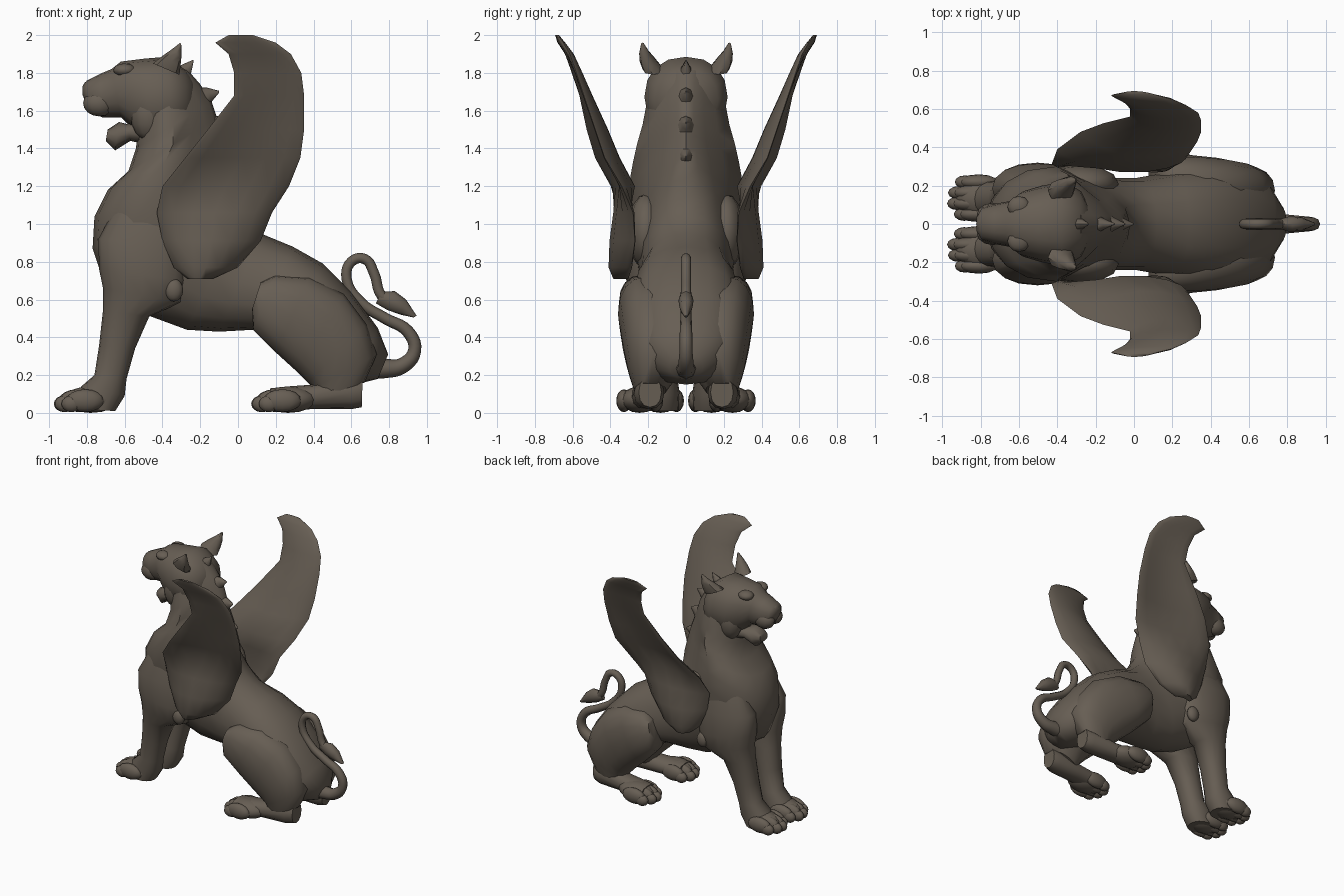
import bpy, bmesh, math
from mathutils import Vector

stone = bpy.data.materials.new("brown_stone")
stone.diffuse_color = (0.135, 0.112, 0.088, 1)


def finish(name, bm, mirror=False, angle=50):
    bmesh.ops.recalc_face_normals(bm, faces=bm.faces)
    me = bpy.data.meshes.new(name)
    bm.to_mesh(me)
    bm.free()
    ob = bpy.data.objects.new(name, me)
    bpy.context.collection.objects.link(ob)
    me.materials.append(stone)
    bpy.ops.object.select_all(action='DESELECT')
    ob.select_set(True)
    bpy.context.view_layer.objects.active = ob
    bpy.ops.object.shade_smooth_by_angle(angle=math.radians(angle))
    if mirror:
        m = ob.modifiers.new("mirror", 'MIRROR')
        m.use_axis = (False, True, False)
    return ob


def skin(name, rings, mirror=False, angle=50):
    """Bridge equal rings of points and cap both ends."""
    bm = bmesh.new()
    vs = [[bm.verts.new(p) for p in r] for r in rings]
    n = len(vs[0])
    for a, b in zip(vs, vs[1:]):
        for i in range(n):
            bm.faces.new((a[i], a[(i + 1) % n], b[(i + 1) % n], b[i]))
    bm.faces.new(vs[0])
    bm.faces.new(vs[-1])
    return finish(name, bm, mirror, angle)


def loft(name, secs, mirror=False, n=16, power=0.9, angle=50):
    """Section: outline point (x,z), opposite point (x,z), half width, y centre, [wedge of first side]."""
    rings = []
    for x1, z1, x2, z2, w, y, *wedge in secs:
        k = wedge[0] if wedge else 0
        ring = []
        for i in range(n):
            t = 2 * math.pi * i / n
            c, s = math.cos(t), math.sin(t)
            c = math.copysign(abs(c) ** power, c)
            s = math.copysign(abs(s) ** power, s)
            if c > 0:
                s = s * (1 - k) + math.copysign(1 - c, s) * k
            ring.append(Vector(((x1 + x2) / 2 + (x1 - x2) / 2 * c, y + w * s,
                                (z1 + z2) / 2 + (z1 - z2) / 2 * c)))
        rings.append(ring)
    return skin(name, rings, mirror, angle)


def balls(name, items, mirror=True):
    """Ellipsoids: centre and three radii."""
    bm = bmesh.new()
    for x, y, z, rx, ry, rz in items:
        r = bmesh.ops.create_uvsphere(bm, u_segments=12, v_segments=8, radius=1)
        for v in r["verts"]:
            v.co = Vector((x + v.co.x * rx, y + v.co.y * ry, z + v.co.z * rz))
    return finish(name, bm, mirror, 60)


# Torso and neck, from rump to nape
loft("torso", [
    (0.795, 0.31, 0.74, 0.18, 0.09, 0), (0.74, 0.45, 0.62, 0.15, 0.22, 0),
    (0.60, 0.64, 0.42, 0.22, 0.29, 0), (0.45, 0.79, 0.25, 0.34, 0.29, 0),
    (0.29, 0.88, 0.08, 0.44, 0.27, 0), (0.12, 0.95, -0.10, 0.43, 0.24, 0),
    (0.03, 1.04, -0.27, 0.44, 0.24, 0), (-0.02, 1.14, -0.46, 0.51, 0.26, 0, 0.2),
    (-0.02, 1.24, -0.70, 0.66, 0.28, 0, 0.4), (-0.03, 1.32, -0.77, 0.87, 0.30, 0, 0.6),
    (-0.05, 1.40, -0.76, 1.04, 0.30, 0, 0.7), (-0.08, 1.48, -0.69, 1.18, 0.28, 0, 0.75),
    (-0.11, 1.56, -0.58, 1.28, 0.26, 0, 0.75), (-0.14, 1.65, -0.54, 1.40, 0.23, 0, 0.7),
    (-0.20, 1.74, -0.53, 1.52, 0.21, 0, 0.6), (-0.27, 1.82, -0.50, 1.65, 0.17, 0, 0.4)])

# Head and muzzle
loft("head", [
    (-0.822, 1.73, -0.822, 1.68, 0.035, 0), (-0.80, 1.76, -0.785, 1.60, 0.085, 0),
    (-0.73, 1.795, -0.72, 1.565, 0.105, 0), (-0.67, 1.82, -0.62, 1.565, 0.12, 0),
    (-0.62, 1.86, -0.54, 1.49, 0.17, 0), (-0.50, 1.875, -0.46, 1.44, 0.20, 0),
    (-0.38, 1.885, -0.34, 1.46, 0.22, 0), (-0.28, 1.82, -0.27, 1.50, 0.17, 0),
    (-0.22, 1.74, -0.22, 1.58, 0.06, 0)])
loft("lower_jaw", [
    (-0.48, 1.57, -0.48, 1.42, 0.13, 0), (-0.59, 1.53, -0.57, 1.44, 0.09, 0),
    (-0.63, 1.54, -0.65, 1.39, 0.08, 0), (-0.69, 1.50, -0.70, 1.44, 0.05, 0)], n=12)
balls("brows_and_cheeks", [
    (-0.60, 0.09, 1.815, 0.06, 0.055, 0.035), (-0.735, 0.05, 1.64, 0.085, 0.06, 0.07),
    (-0.47, 0.11, 1.58, 0.10, 0.085, 0.14)])
balls("nose", [(-0.785, 0, 1.72, 0.038, 0.055, 0.04)], False)
loft("ear", [
    (-0.45, 1.85, -0.31, 1.79, 0.055, 0.175), (-0.40, 1.89, -0.305, 1.83, 0.045, 0.20),
    (-0.35, 1.925, -0.30, 1.88, 0.028, 0.22), (-0.305, 1.96, -0.30, 1.945, 0.008, 0.23)],
    True, 8)

# Row of mane spikes down the nape
for i, (bx, bz, tx, tz) in enumerate([(-0.31, 1.78, -0.235, 1.87), (-0.21, 1.69, -0.10, 1.705),
                                      (-0.14, 1.55, -0.045, 1.54), (-0.10, 1.40, 0.0, 1.36)]):
    loft("mane_spike_%d" % (i + 1), [
        (bx - 0.05, bz + 0.03, bx + 0.03, bz - 0.10, 0.06, 0),
        ((bx + tx) / 2 - 0.01, (bz + tz) / 2 + 0.025, (bx + tx) / 2 + 0.02, (bz + tz) / 2 - 0.045, 0.025, 0),
        (tx, tz, tx, tz - 0.01, 0.003, 0)], n=8)

# Front legs and paws
loft("front_leg", [
    (-0.62, 1.14, -0.28, 1.08, 0.06, 0.19), (-0.74, 0.92, -0.26, 0.90, 0.13, 0.185),
    (-0.735, 0.76, -0.27, 0.70, 0.14, 0.18), (-0.715, 0.66, -0.30, 0.585, 0.13, 0.175),
    (-0.715, 0.54, -0.47, 0.51, 0.105, 0.16), (-0.735, 0.36, -0.545, 0.34, 0.09, 0.145),
    (-0.76, 0.20, -0.59, 0.18, 0.088, 0.135), (-0.83, 0.14, -0.60, 0.09, 0.095, 0.13),
    (-0.86, 0.02, -0.65, 0.01, 0.09, 0.13)], True)


def paw(name, x, y, spread):
    items = [(x + 0.19, y, 0.07, 0.15, spread * 1.8, 0.07)]
    for k, back in ((-1.5, 0.035), (-0.5, 0), (0.5, 0.005), (1.5, 0.04)):
        items.append((x + 0.12 + back, y + k * spread, 0.065, 0.10, spread * 0.72, 0.06))
        items.append((x + 0.05 + back, y + k * spread, 0.048, 0.055, spread * 0.62, 0.044))
    return balls(name, items)


paw("front_paw", -0.97, 0.135, 0.056)

# Hind legs, feet and paws
loft("hind_thigh", [
    (0.12, 0.69, 0.075, 0.55, 0.06, 0.27), (0.20, 0.73, 0.08, 0.44, 0.12, 0.235),
    (0.38, 0.72, 0.20, 0.32, 0.15, 0.21), (0.56, 0.63, 0.31, 0.22, 0.15, 0.195),
    (0.68, 0.47, 0.37, 0.16, 0.145, 0.18), (0.735, 0.31, 0.40, 0.13, 0.13, 0.175),
    (0.67, 0.16, 0.42, 0.08, 0.085, 0.19)], True)
loft("hind_foot", [
    (0.66, 0.19, 0.655, 0.03, 0.06, 0.19), (0.60, 0.19, 0.60, 0.02, 0.08, 0.195),
    (0.40, 0.15, 0.40, 0.02, 0.08, 0.205), (0.26, 0.14, 0.26, 0.015, 0.09, 0.225),
    (0.17, 0.13, 0.17, 0.01, 0.10, 0.24)], True, 12)
paw("hind_paw", 0.075, 0.245, 0.056)

# Wings: height, leading x/y, trailing x/y, bulge outward, half thickness
rings = []
for z, xl, yl, xt, yt, b, th in [
        (0.71, -0.27, 0.32, -0.13, 0.31, 0.04, 0.03), (0.77, -0.34, 0.31, 0.00, 0.29, 0.07, 0.04),
        (0.91, -0.40, 0.30, 0.12, 0.27, 0.08, 0.04), (1.06, -0.43, 0.31, 0.18, 0.28, 0.05, 0.04),
        (1.20, -0.40, 0.39, 0.27, 0.34, -0.05, 0.045), (1.35, -0.28, 0.48, 0.33, 0.43, -0.07, 0.035),
        (1.50, -0.16, 0.525, 0.35, 0.48, -0.06, 0.03), (1.68, -0.02, 0.56, 0.35, 0.54, -0.03, 0.025),
        (1.80, -0.02, 0.60, 0.335, 0.58, -0.02, 0.022), (1.90, -0.05, 0.635, 0.28, 0.615, -0.01, 0.02),
        (1.96, -0.12, 0.67, 0.20, 0.65, 0, 0.018), (2.00, -0.05, 0.685, 0.08, 0.68, 0, 0.01)]:
    ring = []
    for i in range(16):
        t = 2 * math.pi * i / 16
        u = math.cos(t)
        ring.append(Vector(((xl + xt) / 2 + (xt - xl) / 2 * u,
                            (yl + yt) / 2 + (yt - yl) / 2 * u + b * (1 - u * u) + th * math.sin(t), z)))
    rings.append(ring)
skin("wing", rings, True, 55)
balls("wing_root", [(-0.28, 0.21, 0.96, 0.20, 0.10, 0.20), (-0.34, 0.27, 0.65, 0.05, 0.035, 0.06)])

# Tail: tapered tube in the middle plane, with a leaf tip
cu = bpy.data.curves.new("tail", 'CURVE')
cu.dimensions = '3D'
cu.bevel_depth = 0.03
cu.bevel_resolution = 2
cu.resolution_u = 5
cu.use_fill_caps = True
path = [(0.66, 0.24, 2.0), (0.78, 0.235, 1.7), (0.87, 0.25, 1.4), (0.935, 0.33, 1.15),
        (0.90, 0.43, 1.1), (0.78, 0.50, 1.0), (0.65, 0.585, 0.95), (0.575, 0.71, 0.9),
        (0.60, 0.80, 0.9), (0.67, 0.815, 0.9), (0.72, 0.74, 0.9), (0.76, 0.62, 0.9), (0.82, 0.58, 0.8)]
sp = cu.splines.new('BEZIER')
sp.bezier_points.add(len(path) - 1)
for p, (x, z, r) in zip(sp.bezier_points, path):
    p.co = (x, 0, z)
    p.radius = r
    p.handle_left_type = p.handle_right_type = 'AUTO'
cu.materials.append(stone)
tail = bpy.data.objects.new("tail", cu)
bpy.context.collection.objects.link(tail)
bpy.ops.object.select_all(action='DESELECT')
tail.select_set(True)
bpy.context.view_layer.objects.active = tail
bpy.ops.object.convert(target='MESH')
bpy.ops.object.shade_smooth_by_angle(angle=math.radians(50))
loft("tail_tip", [
    (0.76, 0.64, 0.73, 0.58, 0.02, 0), (0.83, 0.645, 0.79, 0.545, 0.04, 0),
    (0.89, 0.60, 0.86, 0.52, 0.035, 0), (0.945, 0.515, 0.93, 0.505, 0.008, 0)], n=8)
